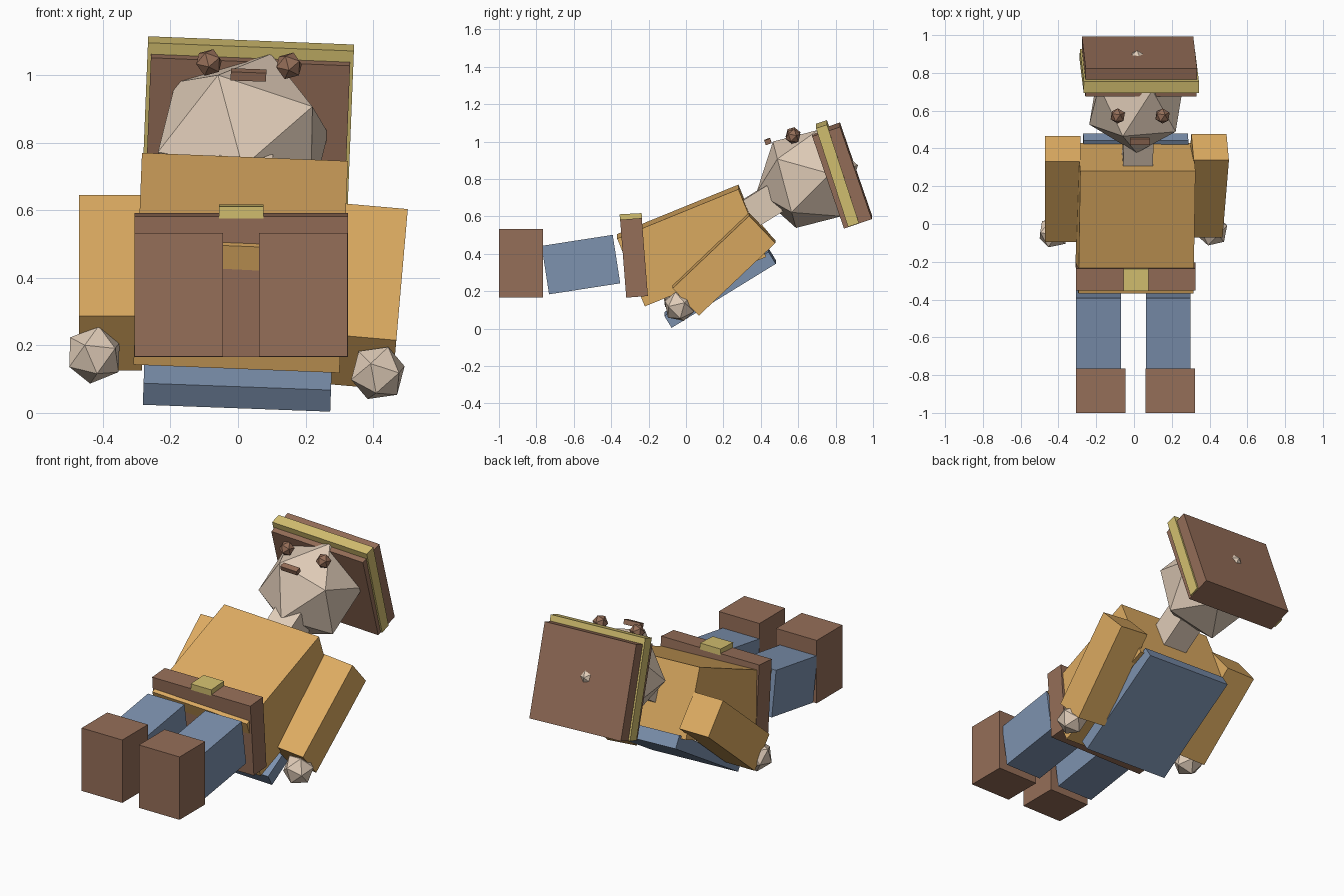
import bpy
import bmesh
from math import radians
from mathutils import Matrix

default_cube = bpy.data.objects.get("Cube")
if default_cube:
    bpy.data.objects.remove(default_cube, do_unlink=True)


def make_material(name, rgb):
    mat = bpy.data.materials.new(name)
    mat.use_nodes = True
    mat.diffuse_color = (*rgb, 1)
    mat.node_tree.nodes["Principled BSDF"].inputs["Base Color"].default_value = (*rgb, 1)
    return mat


brown = make_material("leather_brown", (0.30, 0.156, 0.098))
tan = make_material("shirt_tan", (0.73, 0.413, 0.122))
blue = make_material("cloth_blue", (0.205, 0.287, 0.429))
gold = make_material("band_gold", (0.658, 0.527, 0.162))
skin = make_material("skin", (0.745, 0.604, 0.479))


def add_part(name, bm, mat, center, pitch, roll):
    mesh = bpy.data.meshes.new(name)
    bm.to_mesh(mesh)
    bm.free()
    mesh.materials.append(mat)
    obj = bpy.data.objects.new(name, mesh)
    obj.location = center
    obj.rotation_euler = (radians(pitch), radians(roll), 0)
    bpy.context.collection.objects.link(obj)
    return obj


def box(name, mat, center, size, pitch=0, roll=0):
    bm = bmesh.new()
    bmesh.ops.create_cube(bm, size=1, matrix=Matrix.Diagonal((*size, 1)))
    return add_part(name, bm, mat, center, pitch, roll)


def ball(name, mat, center, radius, pitch=0, roll=0):
    bm = bmesh.new()
    bmesh.ops.create_icosphere(bm, subdivisions=1, radius=radius)
    return add_part(name, bm, mat, center, pitch, roll)


# Boots and legs, stretched out to the front
for side, x in (("right", -0.176), ("left", 0.193)):
    box(side + "_boot", brown, (x, -0.882, 0.35), (0.262, 0.236, 0.366))
    box(side + "_leg", blue, (x - 0.012, -0.562, 0.342), (0.236, 0.385, 0.262), 8.8)

# Leaning torso with belt and buckle
box("torso", tan, (0.008, 0.03, 0.444), (0.61, 0.70, 0.392), 22.2, 2.3)
box("belt", brown, (0.01, -0.278, 0.378), (0.632, 0.116, 0.418), 4.5)
box("buckle", gold, (0.01, -0.295, 0.596), (0.132, 0.118, 0.036), 3)

# Slab on the back
box("back_slab", blue, (0.003, 0.182, 0.217), (0.555, 0.654, 0.075), 31.6, 2.1)

# Arms and hands
box("right_arm", tan, (-0.377, 0.185, 0.385), (0.187, 0.557, 0.212), 40)
box("left_arm", tan, (0.386, 0.203, 0.344), (0.187, 0.565, 0.203), 43.6, 5)
ball("right_hand", skin, (-0.425, -0.045, 0.172), 0.088, -50, -8)
ball("left_hand", skin, (0.414, -0.035, 0.118), 0.086, -46, 5)

# Neck and head
box("neck", skin, (0.02, 0.39, 0.645), (0.158, 0.2, 0.163), 32, 2)
ball("head", skin, (0.015, 0.648, 0.80), 0.281, -75, 1)

# Face
ball("right_eye", brown, (-0.086, 0.572, 1.037), 0.042, -72, 2)
ball("left_eye", brown, (0.151, 0.572, 1.027), 0.042, -72, 2)
box("mouth", brown, (0.031, 0.438, 1.0), (0.105, 0.033, 0.027), 19, 2)

# Flat cap with a band around it
box("cap", brown, (0.028, 0.834, 0.818), (0.59, 0.157, 0.522), 19, 2.3)
box("cap_band", gold, (0.028, 0.81, 0.829), (0.61, 0.062, 0.555), 18, 2.3)
